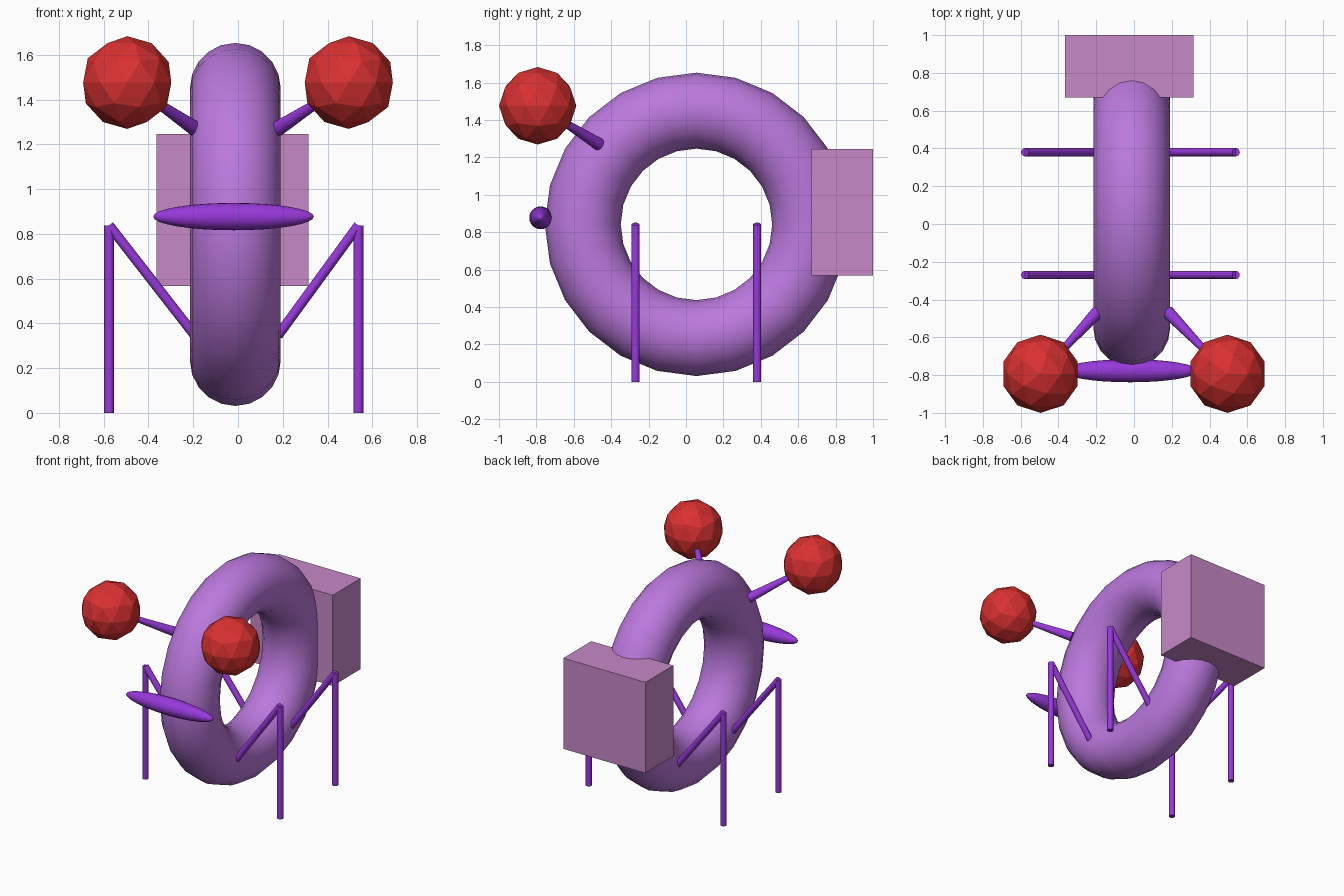
import bpy
from math import pi, radians
from mathutils import Vector

if "Cube" in bpy.data.objects:
    bpy.data.objects.remove(bpy.data.objects["Cube"])


def material(name, rgb):
    m = bpy.data.materials.new(name)
    m.diffuse_color = (*rgb, 1)
    m.use_nodes = True
    m.node_tree.nodes["Principled BSDF"].inputs["Base Color"].default_value = m.diffuse_color
    return m


BODY = material("light_purple", (0.50, 0.19, 0.73))
LIMB = material("deep_purple", (0.31, 0.04, 0.70))
EYE = material("red", (0.70, 0.03, 0.03))
PACK = material("pink", (0.57, 0.25, 0.57))


def finish(name, mat, smooth=True):
    ob = bpy.context.object
    ob.name = name
    ob.data.materials.append(mat)
    if smooth:
        bpy.ops.object.shade_smooth_by_angle(angle=radians(40))
    return ob


def rod(name, a, b, r1, r2, mat):
    """Round rod from a (radius r1) to b (radius r2)."""
    a, b = Vector(a), Vector(b)
    d = b - a
    bpy.ops.mesh.primitive_cone_add(vertices=16, radius1=r1, radius2=r2, depth=d.length,
                                    location=(a + b) / 2,
                                    rotation=d.to_track_quat('Z', 'Y').to_euler())
    return finish(name, mat)


# Ring body, standing upright with its axis along x
bpy.ops.mesh.primitive_torus_add(major_segments=24, minor_segments=20, major_radius=0.608,
                                 minor_radius=0.203, location=(-0.012, 0.056, 0.842),
                                 rotation=(0, pi / 2, 0))
finish("ring_body", BODY)
bpy.ops.object.shade_smooth()

# Box on the back
bpy.ops.mesh.primitive_cube_add(size=1, location=(-0.025, 0.835, 0.907))
bpy.context.object.scale = (0.678, 0.33, 0.678)
finish("back_box", PACK, False)

# Long mouth across the front
bpy.ops.mesh.primitive_uv_sphere_add(segments=24, ring_count=16, radius=1,
                                     location=(-0.02, -0.777, 0.877), rotation=(0, pi / 2, 0))
bpy.context.object.scale = (0.061, 0.061, 0.359)
finish("mouth", LIMB)
bpy.ops.object.shade_smooth()

for side, s, root_x, knee_x in (("left", -1, -0.192, -0.576), ("right", 1, 0.178, 0.538)):
    # Faceted eyes on tapering stalks
    eye = (s * 0.495, -0.793, 1.476)
    bpy.ops.mesh.primitive_ico_sphere_add(subdivisions=2, radius=0.207, location=eye)
    finish(side + "_eye", EYE, False)
    rod(side + "_eye_stalk", (root_x, -0.465, 1.27), eye, 0.034, 0.01, LIMB)

    # Bent legs: a sloping upper part and a vertical lower part
    for place, y in (("front", -0.27), ("back", 0.38)):
        name = f"{place}_{side}_"
        rod(name + "lower_leg", (knee_x, y, 0), (knee_x, y, 0.838), 0.022, 0.022, LIMB)
        rod(name + "upper_leg", (root_x, y, 0.345), (knee_x, y, 0.838), 0.022, 0.022, LIMB)
